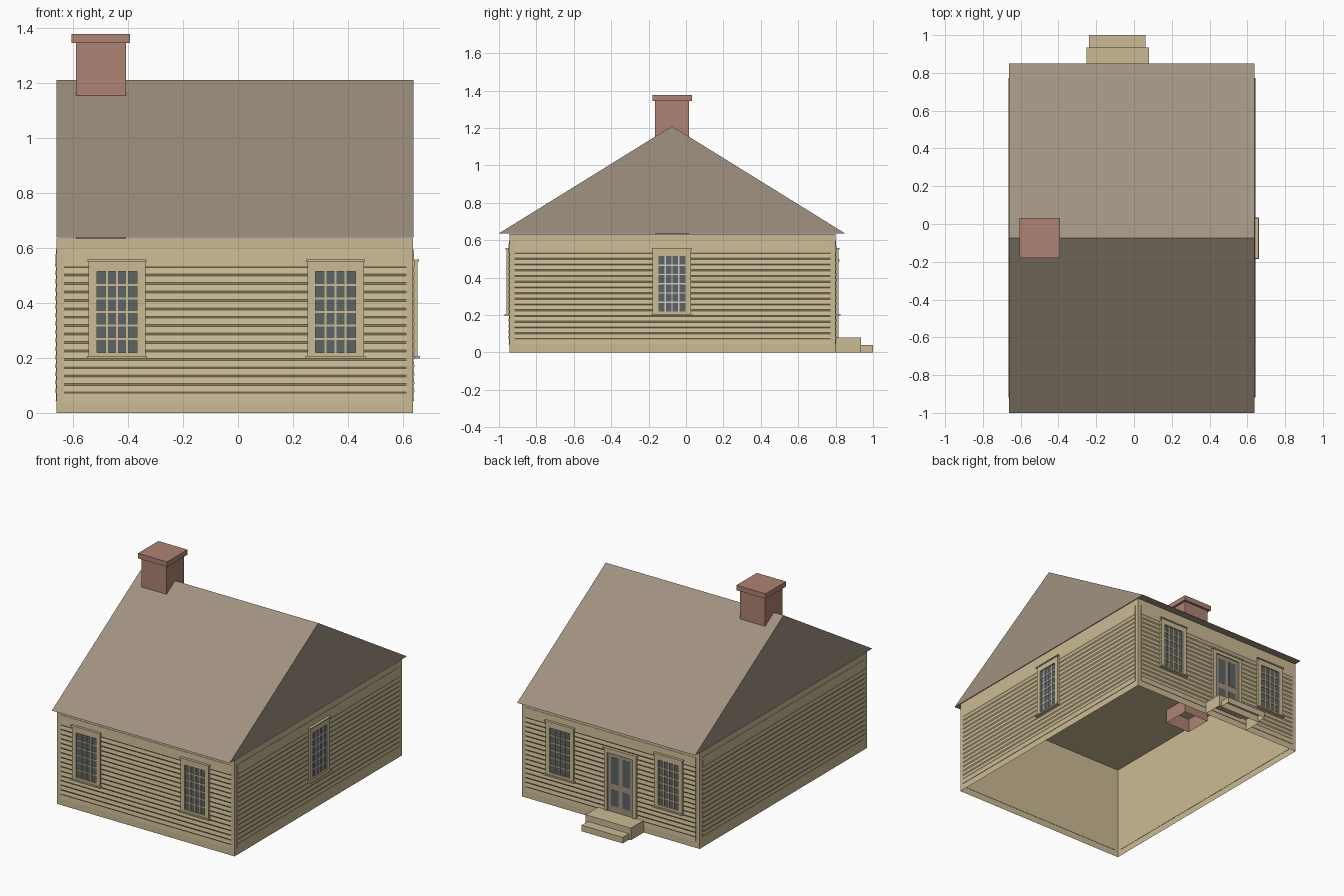
import bpy, bmesh

cube = bpy.data.objects.get("Cube")
if cube:
    bpy.data.objects.remove(cube, do_unlink=True)


def material(name, *rgb):
    """Flat material from 0-255 display values."""
    lin = [((c / 255 + 0.055) / 1.055) ** 2.4 for c in rgb] + [1]
    m = bpy.data.materials.new(name)
    m.use_nodes = True
    m.diffuse_color = lin
    m.node_tree.nodes["Principled BSDF"].inputs["Base Color"].default_value = lin
    return m


TAN = material("tan paint", 203, 187, 149)
BROWN = material("brown shingle", 160, 146, 128)
BRICK = material("red brick", 174, 131, 115)
GLASS = material("dark glass", 93, 99, 99)
PALE = material("pale sash", 205, 207, 200)

# House extents
X0, X1, Y0, Y1, EAVE = -0.66, 0.637, -0.945, 0.80, 0.637

# Each wall maps (along, out, up) to world space
WALLS = {
    "front": lambda u, d, z: (u, Y0 - d, z),
    "back": lambda u, d, z: (u, Y1 + d, z),
    "left": lambda u, d, z: (X1 + d, u, z),
    "right": lambda u, d, z: (X0 - d, u, z),
}


def finish(name, bm, mat):
    bmesh.ops.recalc_face_normals(bm, faces=bm.faces)
    mesh = bpy.data.meshes.new(name)
    bm.to_mesh(mesh)
    bm.free()
    mesh.materials.append(mat)
    obj = bpy.data.objects.new(name, mesh)
    bpy.context.collection.objects.link(obj)
    return obj


def add_box(bm, lo, hi, place=lambda *p: p, open_bottom=False):
    """Box between two corners, passed through a placement function."""
    v = [bm.verts.new(place(x, y, z)) for z in (lo[2], hi[2])
         for x, y in ((lo[0], lo[1]), (hi[0], lo[1]), (hi[0], hi[1]), (lo[0], hi[1]))]
    if not open_bottom:
        bm.faces.new(v[3::-1])
    bm.faces.new(v[4:])
    for i in range(4):
        j = (i + 1) % 4
        bm.faces.new((v[i], v[j], v[j + 4], v[i + 4]))


def boxes(name, mat, spans, place=lambda *p: p, open_bottom=False):
    bm = bmesh.new()
    for lo, hi in spans:
        add_box(bm, lo, hi, place, open_bottom)
    return finish(name, bm, mat)


def prism(name, mat, profile, u0, u1, place):
    """Extrude an (out, up) profile along a wall."""
    bm = bmesh.new()
    a = [bm.verts.new(place(u0, d, z)) for d, z in profile]
    b = [bm.verts.new(place(u1, d, z)) for d, z in profile]
    bm.faces.new(a)
    bm.faces.new(b[::-1])
    for i in range(len(a)):
        j = (i + 1) % len(a)
        bm.faces.new((a[i], b[i], b[j], a[j]))
    return finish(name, bm, mat)


# Wall shell, open underneath, with flat ceiling
boxes("walls", TAN, [((X0, Y0, 0), (X1, Y1, EAVE - 0.003))], open_bottom=True)

# Gabled roof
prism("roof", BROWN, [(-1, EAVE), (0.85, EAVE), (-0.075, 1.21)], X0 - 0.001, X1 + 0.002,
      lambda u, d, z: (u, d, z))


# Clapboards: sloping faces with a bevelled lower lip
def siding(side, u0, u1, top):
    profile = [(-0.002, 0.043), (0.003, 0.043)]
    for k in range(16):
        z = 0.073 + 0.0306 * k
        profile += [(0.001, z - 0.004), (0.005, z + 0.003)]
    profile += [(0.002, top), (-0.002, top)]
    prism(side + "_siding", TAN, profile, u0, u1, WALLS[side])


for side in ("front", "back"):
    siding(side, -0.632, 0.612, 0.595)
for side in ("left", "right"):
    siding(side, -0.918, 0.772, 0.595)


# Sash window: surround, head, sill, glass and a grid of bars
def window(name, side, c, bar_mat):
    place = WALLS[side]
    hw, z0, z1 = 0.073, 0.22, 0.515
    boxes(name + "_surround", TAN, [
        ((c - 0.103, 0, 0.205), (c - hw, 0.015, 0.55)),
        ((c + hw, 0, 0.205), (c + 0.103, 0.015, 0.55)),
        ((c - hw, 0, 0.205), (c + hw, 0.015, z0)),
        ((c - hw, 0, z1), (c + hw, 0.015, 0.55)),
        ((c - 0.107, 0, 0.55), (c + 0.107, 0.021, 0.558)),
        ((c - 0.109, 0, 0.197), (c + 0.109, 0.025, 0.206)),
    ], place)
    boxes(name + "_glass", GLASS, [((c - hw, 0, z0), (c + hw, 0.007, z1))], place)
    bars = []
    for i in range(1, 4):
        u = c - hw + 2 * hw * i / 4
        bars.append(((u - 0.0035, 0.006, z0), (u + 0.0035, 0.011, z1)))
    for i in range(1, 6):
        z = z0 + (z1 - z0) * i / 6
        bars.append(((c - hw, 0.006, z - 0.0035), (c + hw, 0.0105, z + 0.0035)))
    boxes(name + "_bars", bar_mat, bars, place)


for side in ("front", "back"):
    window(side + "_window_right", side, -0.44, TAN)
    window(side + "_window_left", side, 0.355, TAN)
window("side_window", "left", -0.075, PALE)

# Back door with casing and four panes
DOOR = -0.088
back = WALLS["back"]
boxes("door_casing", TAN, [
    ((DOOR - 0.118, 0, 0.07), (DOOR - 0.093, 0.015, 0.487)),
    ((DOOR + 0.093, 0, 0.07), (DOOR + 0.118, 0.015, 0.487)),
    ((DOOR - 0.093, 0, 0.465), (DOOR + 0.093, 0.015, 0.487)),
    ((DOOR - 0.124, 0, 0.487), (DOOR + 0.124, 0.021, 0.497)),
], back)
boxes("door", BROWN, [((DOOR - 0.093, 0, 0.07), (DOOR + 0.093, 0.008, 0.465))], back)
panes = []
for s in (-1, 1):
    a, b = sorted((DOOR + s * 0.014, DOOR + s * 0.07))
    for z0, z1 in ((0.12, 0.225), (0.265, 0.44)):
        panes.append(((a, 0.006, z0), (b, 0.0095, z1)))
boxes("door_panes", GLASS, panes, back)

# Back steps
boxes("upper_step", TAN, [((-0.252, Y1, 0), (0.08, 0.935, 0.08))], open_bottom=True)
boxes("lower_step", TAN, [((-0.238, 0.93, 0), (0.062, 1.0, 0.04))], open_bottom=True)

# Chimney stack and cap
boxes("chimney_stack", BRICK, [((-0.59, -0.165, 0.54), (-0.407, 0.017, 1.36))], open_bottom=True)
boxes("chimney_cap", BRICK, [((-0.605, -0.18, 1.345), (-0.392, 0.033, 1.378))])
